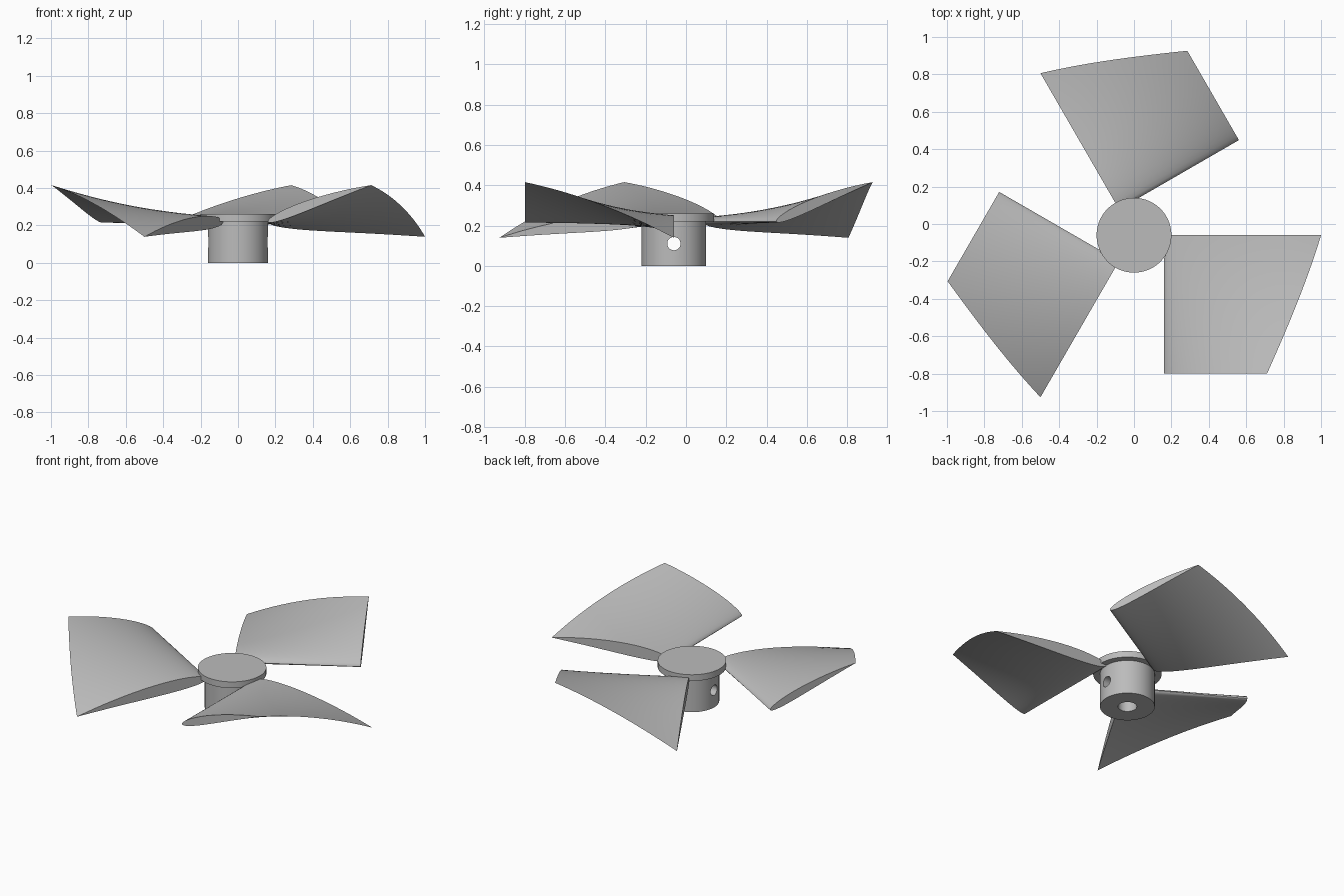
import bpy, bmesh
from math import sin, cos, pi, radians, sqrt
from mathutils import Matrix, Vector

cube = bpy.data.objects.get("Cube")
if cube:
    bpy.data.objects.remove(cube)

AXIS = Vector((0, -0.06, 0))          # hub axis
ROOT, EDGE_Z, SPAN = 0.16, 0.22, 0.74

grey = bpy.data.materials.new("plain grey")
grey.use_nodes = True
grey.diffuse_color = (0.5, 0.5, 0.5, 1)
grey.node_tree.nodes["Principled BSDF"].inputs["Base Color"].default_value = (0.5, 0.5, 0.5, 1)


def finish(name, bm):
    bmesh.ops.recalc_face_normals(bm, faces=bm.faces)
    mesh = bpy.data.meshes.new(name)
    bm.to_mesh(mesh)
    bm.free()
    mesh.materials.append(grey)
    ob = bpy.data.objects.new(name, mesh)
    bpy.context.collection.objects.link(ob)
    return ob


def smooth(ob):
    bpy.ops.object.select_all(action='DESELECT')
    ob.select_set(True)
    bpy.context.view_layer.objects.active = ob
    bpy.ops.object.shade_smooth_by_angle(angle=radians(35))


def cylinder(name, radius, length, matrix, segments=64):
    bm = bmesh.new()
    bmesh.ops.create_cone(bm, cap_ends=True, segments=segments, radius1=radius,
                          radius2=radius, depth=length, matrix=matrix)
    return finish(name, bm)


def upright(z):
    return Matrix.Translation(AXIS + Vector((0, 0, z)))


def cut(ob, cutter):
    mod = ob.modifiers.new("cut", 'BOOLEAN')
    mod.operation, mod.solver, mod.object = 'DIFFERENCE', 'EXACT', cutter
    cutter.hide_render = True
    bpy.context.view_layer.objects.active = ob
    bpy.ops.object.modifier_apply(modifier=mod.name)
    bpy.data.objects.remove(cutter)


def airfoil(n=20, thick=0.09, camber=0.02):
    """Closed unit section: rounded nose at the origin, sharp tail at one."""
    upper, lower = [], []
    for i in range(n + 1):
        x = (1 - cos(pi * i / n)) / 2
        half = 5 * thick * (0.2969 * sqrt(x) - 0.126 * x - 0.3516 * x**2
                            + 0.2843 * x**3 - 0.1036 * x**4)
        mid = camber * 4 * x * (1 - x)
        upper.append((x, mid + half))
        lower.append((x, mid - half))
    return upper + lower[-2:0:-1]


def blade(name, turn, stations=20):
    """Loft a section that shortens and pitches up along its nose edge."""
    bm = bmesh.new()
    rings = []
    for s in range(stations + 1):
        t = s / stations
        chord = 0.844 + (0.585 - 0.844) * t
        pitch = radians(-5.5 + 25 * t)
        rings.append([bm.verts.new((
            ROOT + chord * (u * cos(pitch) - v * sin(pitch)),
            -SPAN * t,
            EDGE_Z + chord * (u * sin(pitch) + v * cos(pitch)))) for u, v in airfoil()])
    for a, b in zip(rings, rings[1:]):
        for i in range(len(a)):
            j = (i + 1) % len(a)
            bm.faces.new((a[i], a[j], b[j], b[i]))
    bm.faces.new(rings[0])
    bm.faces.new(rings[-1])
    bm.transform(Matrix.Translation(AXIS) @ Matrix.Rotation(turn, 4, 'Z'))
    smooth(finish(name, bm))


# Hub with a blind shaft bore and a cross hole for the set screw
hub = cylinder("hub", 0.16, EDGE_Z, upright(EDGE_Z / 2))
cut(hub, cylinder("shaft_bore_cutter", 0.055, 0.4, upright(0), 48))
cut(hub, cylinder("screw_hole_cutter", 0.033, 0.6,
                  upright(0.11) @ Matrix.Rotation(pi / 2, 4, 'Y'), 32))
smooth(hub)

# Cap disc
smooth(cylinder("cap_disc", 0.2, 0.04, upright(0.24), 96))

# Three blades
for k in range(3):
    blade(f"blade_{k + 1}", k * 2 * pi / 3)
